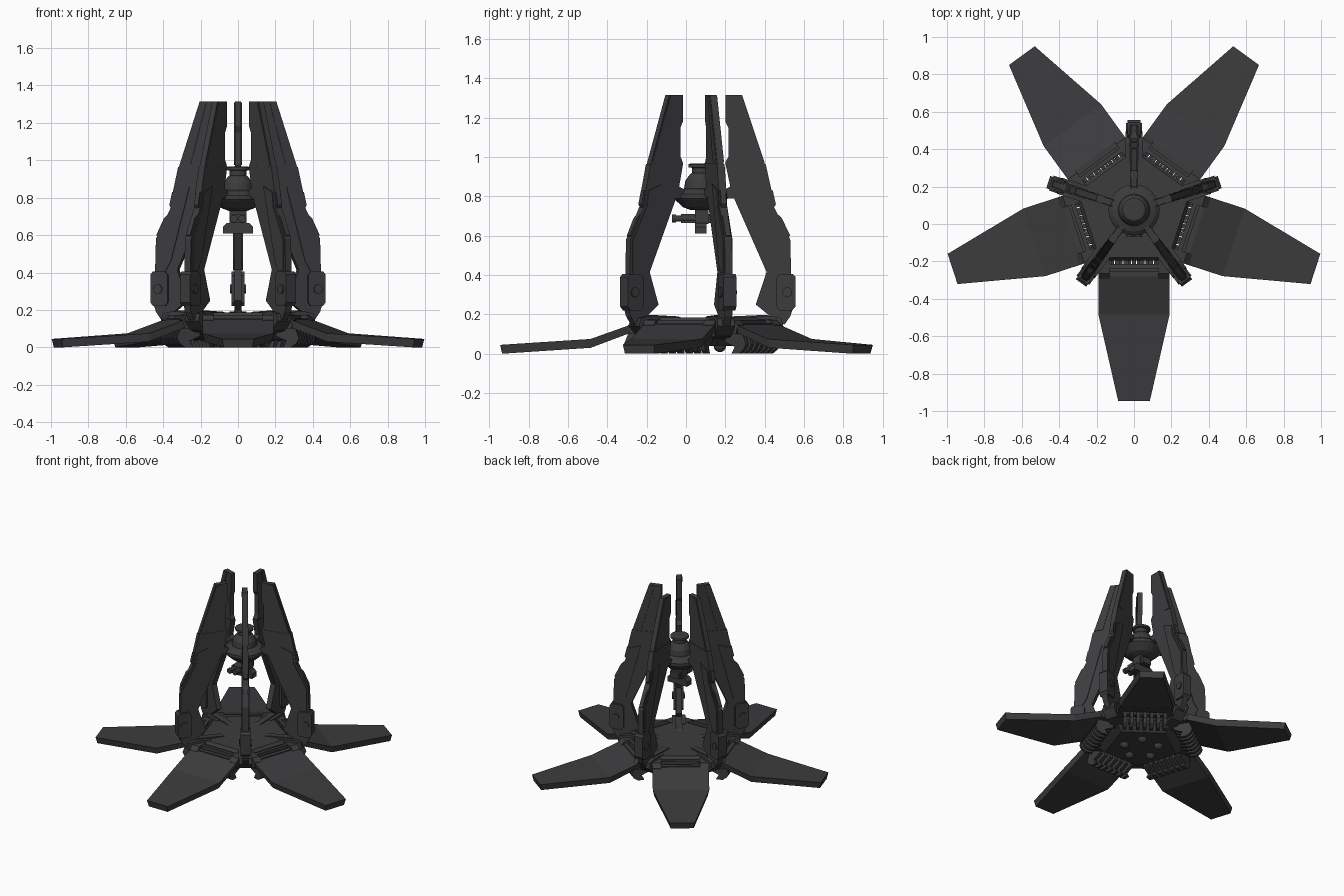
import bpy, bmesh, math
from mathutils import Matrix, Vector

CY = 0.075                      # centre of the five-fold symmetry
PETALS = [-90 + 72 * i for i in range(5)]
ARMS = [90 + 72 * i for i in range(5)]
dark = bpy.data.materials.new("dark_metal")
dark.diffuse_color = (0.045, 0.045, 0.048, 1)


def finish(name, bm, angles=(0,)):
    """Turn a bmesh into objects placed around the centre."""
    bmesh.ops.recalc_face_normals(bm, faces=bm.faces)
    me = bpy.data.meshes.new(name)
    bm.to_mesh(me)
    bm.free()
    me.materials.append(dark)
    for i, a in enumerate(angles):
        ob = bpy.data.objects.new(name if len(angles) == 1 else f"{name}_{i + 1}", me)
        ob.location = (0, CY, 0)
        ob.rotation_euler.z = math.radians(a)
        bpy.context.collection.objects.link(ob)


def slab(bm, profile, hw, v0=0.0):
    """Profile in (radius, height), extruded sideways; hw is one or many half widths."""
    ws = hw if isinstance(hw, (list, tuple)) else [hw] * len(profile)
    a = [bm.verts.new((u, v0 - w, z)) for (u, z), w in zip(profile, ws)]
    b = [bm.verts.new((u, v0 + w, z)) for (u, z), w in zip(profile, ws)]
    bm.faces.new(a)
    bm.faces.new(b[::-1])
    n = len(a)
    for i in range(n):
        j = (i + 1) % n
        bm.faces.new((a[i], b[i], b[j], a[j]))


def box(bm, u0, u1, v0, v1, z0, z1):
    slab(bm, [(u0, z0), (u1, z0), (u1, z1), (u0, z1)], (v1 - v0) / 2, (v0 + v1) / 2)


def cylinder(bm, r, depth, centre, axis, seg=16):
    m = Matrix.Translation(centre) @ Vector((0, 0, 1)).rotation_difference(Vector(axis)).to_matrix().to_4x4()
    bmesh.ops.create_cone(bm, cap_ends=True, segments=seg, radius1=r, radius2=r, depth=depth, matrix=m)


def lathe(bm, rows, seg, turn=0.0):
    """Stack of rings (radius, height) closed at both ends."""
    rings = [[bm.verts.new((r * math.cos(turn + math.tau * k / seg), r * math.sin(turn + math.tau * k / seg), z))
              for k in range(seg)] for r, z in rows]
    bm.faces.new(rings[0])
    bm.faces.new(rings[-1])
    for p, q in zip(rings, rings[1:]):
        for k in range(seg):
            bm.faces.new((p[k], p[(k + 1) % seg], q[(k + 1) % seg], q[k]))


# Pentagonal hull, corners toward the arms
bm = bmesh.new()
lathe(bm, [(0.25, 0.04), (0.33, 0.10), (0.335, 0.165), (0.315, 0.185)], 5, math.pi / 2)
finish("base_hull", bm)

# Underside domes
bm = bmesh.new()
bmesh.ops.create_uvsphere(bm, u_segments=12, v_segments=8, radius=0.032, matrix=Matrix.Translation((0.12, 0, 0.04)))
finish("belly_dome", bm, PETALS)

# Hinge frame, hinge bars and cross pieces at each petal root
bm = bmesh.new()
for s in (-1, 1):
    slab(bm, [(0.25, 0.10), (0.36, 0.10), (0.37, 0.145), (0.34, 0.172), (0.25, 0.175)], 0.03, s * 0.16)
box(bm, 0.288, 0.312, -0.13, 0.13, 0.135, 0.172)
box(bm, 0.325, 0.355, -0.13, 0.13, 0.12, 0.155)
box(bm, 0.30, 0.34, -0.13, 0.13, 0.10, 0.135)
for k in range(6):
    v = -0.115 + 0.046 * k
    box(bm, 0.265, 0.30, v - 0.008, v + 0.008, 0.13, 0.16)
finish("petal_hinge", bm, PETALS)

# Row of hooked ribs below each hinge
bm = bmesh.new()
for k in range(7):
    slab(bm, [(0.26, 0.11), (0.36, 0.125), (0.39, 0.05), (0.375, 0.02), (0.345, 0.0),
              (0.30, 0.0), (0.32, 0.035), (0.26, 0.06)], 0.012, -0.135 + 0.045 * k)
finish("base_ribs", bm, PETALS)

# Sloped ramp petals
bm = bmesh.new()
slab(bm, [(0.36, 0.105), (0.355, 0.148), (0.56, 0.075), (0.56, 0.03)], [0.18, 0.19, 0.19, 0.18])
slab(bm, [(0.56, 0.03), (0.56, 0.075), (1.02, 0.045), (1.01, 0.0)], [0.18, 0.19, 0.085, 0.077])
finish("ramp_petal", bm, PETALS)

# Corner feet that carry the arms
bm = bmesh.new()
slab(bm, [(0.25, 0.07), (0.37, 0.09), (0.42, 0.14), (0.41, 0.18), (0.36, 0.192), (0.25, 0.188)], 0.045)
slab(bm, [(0.14, 0.184), (0.36, 0.184), (0.34, 0.198), (0.16, 0.19)], 0.022)
finish("arm_foot", bm, ARMS)

# Lower arm plates
bm = bmesh.new()
slab(bm, [(0.125, 0.97), (0.33, 0.965), (0.36, 0.83), (0.37, 0.75), (0.455, 0.58), (0.46, 0.40),
          (0.475, 0.25), (0.455, 0.19), (0.425, 0.147), (0.36, 0.185), (0.28, 0.25), (0.335, 0.415),
          (0.165, 0.80), (0.12, 0.80), (0.12, 0.835), (0.15, 0.85)], 0.02)
# raised panel and edge lugs
slab(bm, [(0.265, 0.86), (0.345, 0.83), (0.355, 0.75), (0.445, 0.575), (0.445, 0.41),
          (0.40, 0.41), (0.37, 0.46)], 0.026)
slab(bm, [(0.35, 0.83), (0.366, 0.83), (0.382, 0.76), (0.37, 0.74)], 0.014)
slab(bm, [(0.39, 0.71), (0.412, 0.69), (0.455, 0.60), (0.44, 0.59)], 0.014)
finish("lower_arm", bm, ARMS)

# Upper arm blades
bm = bmesh.new()
slab(bm, [(0.125, 1.315), (0.21, 1.315), (0.325, 0.97), (0.325, 0.955), (0.13, 0.955), (0.125, 0.975),
          (0.14, 1.0), (0.14, 1.15), (0.125, 1.18)], 0.017)
slab(bm, [(0.172, 1.31), (0.205, 1.31), (0.318, 0.975), (0.26, 0.98)], 0.021)
finish("upper_arm", bm, ARMS)

# Knuckle blocks with round bosses near the arm roots
bm = bmesh.new()
slab(bm, [(0.385, 0.385), (0.40, 0.405), (0.468, 0.405), (0.482, 0.39), (0.482, 0.24),
          (0.465, 0.22), (0.40, 0.22), (0.385, 0.24)], 0.034)
cylinder(bm, 0.025, 0.084, (0.44, 0, 0.312), (0, 1, 0))
finish("arm_knuckle", bm, ARMS)

# Clamps joining the arms to the central pod
bm = bmesh.new()
box(bm, 0.10, 0.17, -0.014, 0.014, 0.79, 0.83)
finish("pod_clamp", bm, ARMS)

# Central pod: cap, neck, drum and bowl
bm = bmesh.new()
lathe(bm, [(0.05, 0.73), (0.09, 0.745), (0.13, 0.782), (0.137, 0.79), (0.137, 0.812), (0.115, 0.83),
           (0.085, 0.84), (0.078, 0.88), (0.055, 0.912), (0.045, 0.918), (0.045, 0.945),
           (0.062, 0.948), (0.062, 0.963), (0.052, 0.967)], 24)
finish("central_pod", bm)

# Gun below the pod, pointing to the front (local -y)
bm = bmesh.new()
box(bm, -0.045, 0.045, -0.03, 0.04, 0.66, 0.735)
slab(bm, [(-0.08, 0.61), (0.08, 0.61), (0.08, 0.645), (0.06, 0.665), (-0.06, 0.665), (-0.08, 0.645)], 0.028)
for s in (-1, 1):
    cylinder(bm, 0.016, 0.14, (s * 0.022, -0.07, 0.687), (0, 1, 0), 12)
    cylinder(bm, 0.02, 0.02, (s * 0.022, -0.135, 0.687), (0, 1, 0), 12)
box(bm, -0.035, 0.035, -0.10, 0.06, 0.665, 0.71)
finish("pod_gun", bm)
